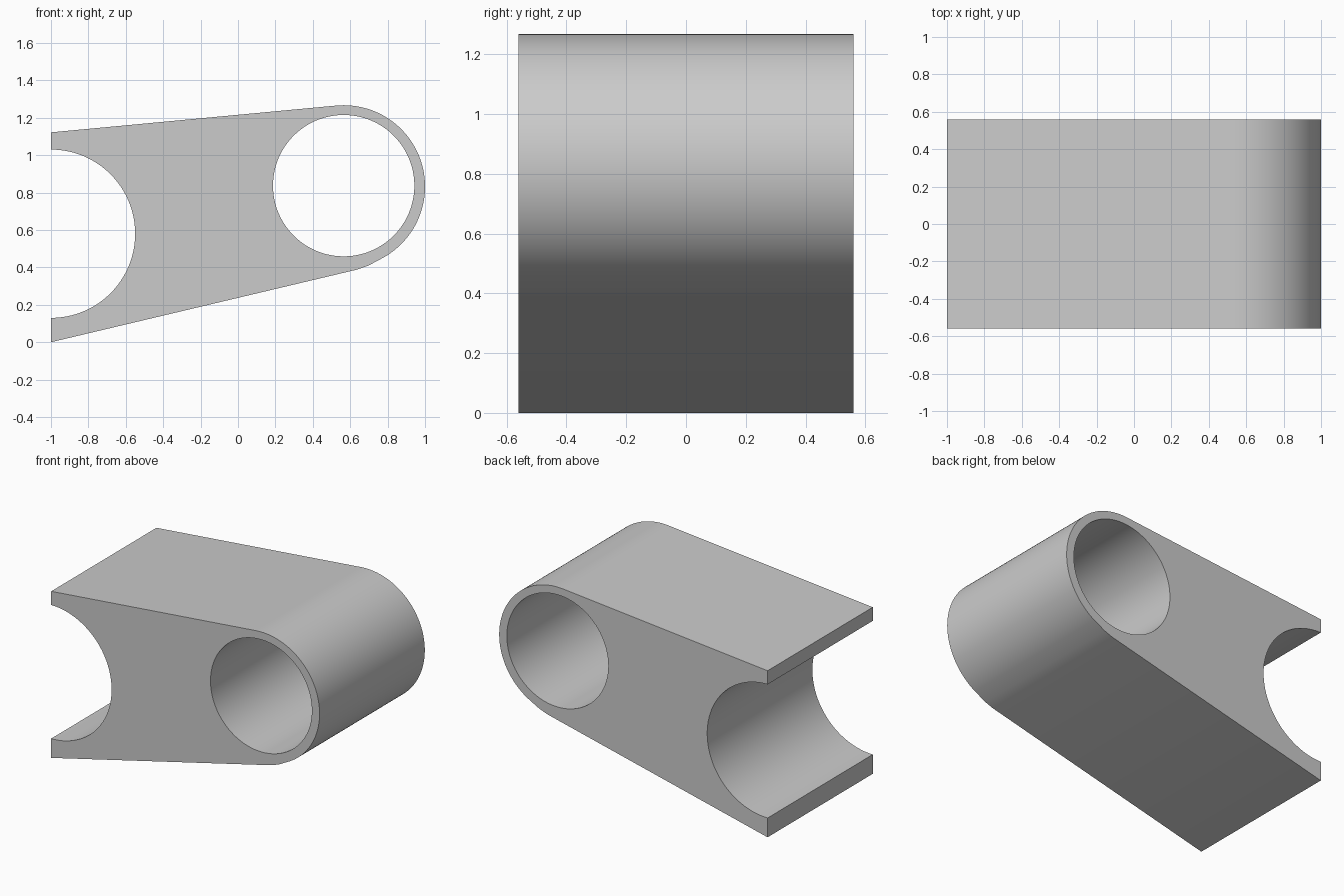
import bpy, bmesh
from math import sin, cos, radians

cube = bpy.data.objects.get("Cube")
if cube:
    bpy.data.objects.remove(cube, do_unlink=True)

HALF_DEPTH = 0.56


def arc(cx, cz, r, start, end, steps):
    angles = [radians(start + (end - start) * i / steps) for i in range(steps + 1)]
    return [(cx + r * cos(a), cz + r * sin(a)) for a in angles]


# Side profile: tapered body, rounded end, half-round notch on the left
outline = [(-1, 0), (0.64, 0.389), (0.70, 0.411)]
outline += arc(0.565, 0.832, 0.435, -60, 95.3, 60)
outline += [(-1, 1.122)]
outline += arc(-1, 0.58, 0.45, 90, -90, 64)

# Round bore through the rounded end
bore = arc(0.565, 0.837, 0.378, 0, 360, 96)[:-1]

# Fill the profile and extrude it along the depth
curve = bpy.data.curves.new("link_profile", "CURVE")
curve.dimensions = "2D"
curve.fill_mode = "BOTH"
curve.extrude = HALF_DEPTH
for loop in (outline, bore):
    spline = curve.splines.new("POLY")
    spline.points.add(len(loop) - 1)
    for point, (x, z) in zip(spline.points, loop):
        point.co = (x, z, 0, 1)
    spline.use_cyclic_u = True

link = bpy.data.objects.new("link_block", curve)
bpy.context.collection.objects.link(link)
link.rotation_euler.x = radians(90)
bpy.ops.object.select_all(action="DESELECT")
bpy.context.view_layer.objects.active = link
link.select_set(True)
bpy.ops.object.convert(target="MESH")
bpy.ops.object.transform_apply(location=False, rotation=True, scale=False)

# Weld the caps to the walls
bm = bmesh.new()
bm.from_mesh(link.data)
bmesh.ops.remove_doubles(bm, verts=bm.verts, dist=0.0005)
bmesh.ops.recalc_face_normals(bm, faces=bm.faces)
bm.to_mesh(link.data)
bm.free()
bpy.ops.object.shade_smooth_by_angle(angle=radians(30))

# Plain grey
grey = bpy.data.materials.new("light_grey")
grey.use_nodes = True
colour = (0.6, 0.6, 0.6, 1)
grey.diffuse_color = colour
grey.node_tree.nodes["Principled BSDF"].inputs["Base Color"].default_value = colour
link.data.materials.clear()
link.data.materials.append(grey)
